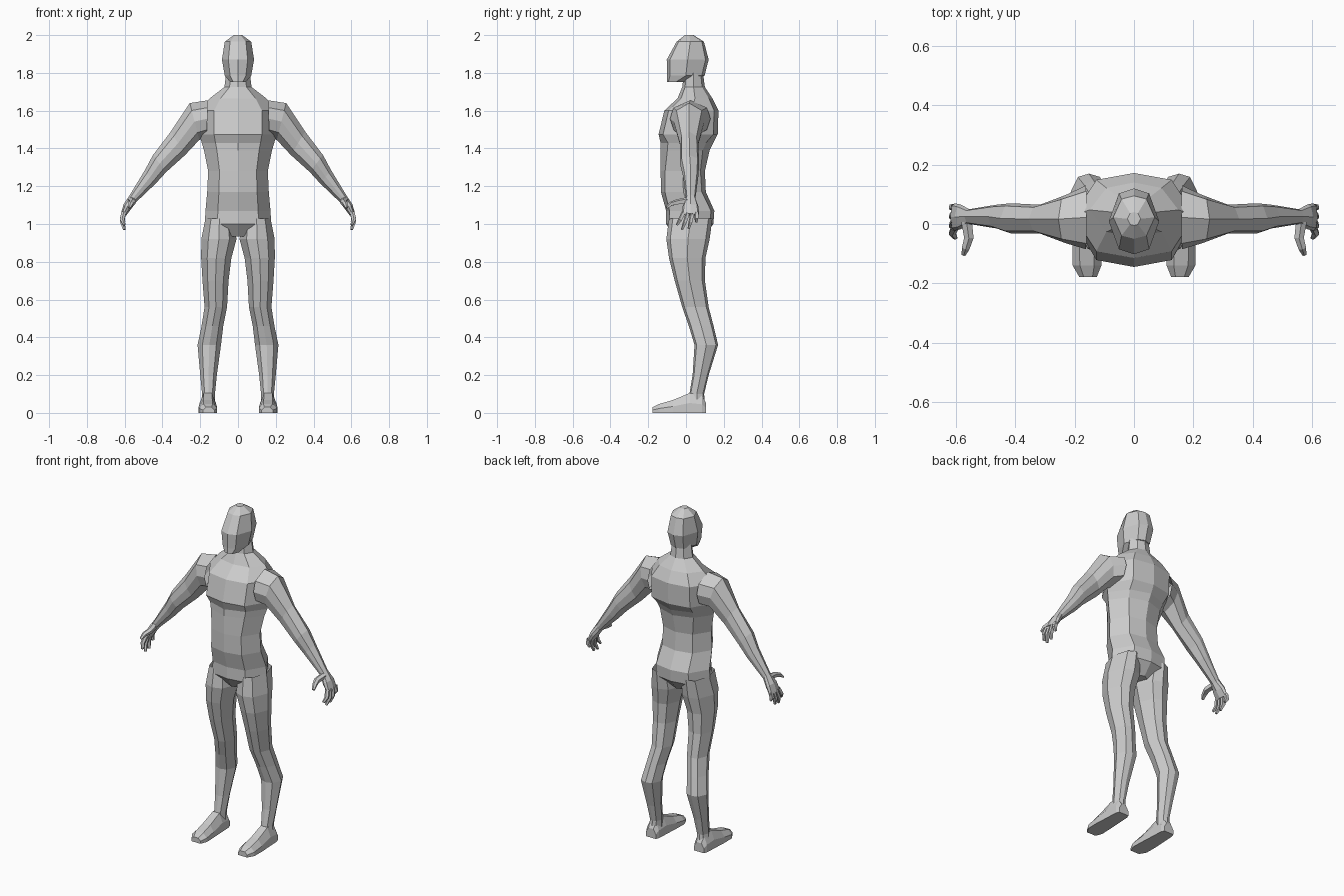
import bpy, bmesh
from mathutils import Vector


def loft(name, rings, mirror=False, cap_start=True, cap_end=True):
    bm = bmesh.new()
    loops = [[bm.verts.new(p) for p in r] for r in rings]
    n = len(loops[0])
    for a, b in zip(loops, loops[1:]):
        for i in range(n):
            j = (i + 1) % n
            bm.faces.new((a[i], a[j], b[j], b[i]))
    if cap_start:
        bm.faces.new(loops[0][::-1])
    if cap_end:
        bm.faces.new(loops[-1])
    bmesh.ops.recalc_face_normals(bm, faces=bm.faces)
    me = bpy.data.meshes.new(name)
    bm.to_mesh(me)
    bm.free()
    ob = bpy.data.objects.new(name, me)
    bpy.context.collection.objects.link(ob)
    if mirror:
        m = ob.modifiers.new("mirror", 'MIRROR')
        m.use_mirror_merge = False
    return ob


def octagon(o, i, y0, y1, kx=0.6, ky=0.82):
    """Eight-sided ring between outer point o and inner point i (x, z), spanning y0..y1."""
    m = (y0 + y1) / 2
    pts = []
    for s, t in ((1, 0), (kx, ky), (0, 1), (-kx, ky), (-1, 0), (-kx, -ky), (0, -1), (kx, -ky)):
        a, b = (1 + s) / 2, (1 - s) / 2
        pts.append((o[0] * a + i[0] * b, m + t * (y1 - y0) / 2, o[1] * a + i[1] * b))
    return pts


def flat(z, x0, x1, y0, y1, kx=0.6, ky=0.82):
    return octagon((x1, z), (x0, z), y0, y1, kx, ky)


def tube(name, path, radii, sides=5):
    rings = []
    ref = Vector((1, 0, 0))
    for k, p in enumerate(path):
        d = (Vector(path[min(k + 1, len(path) - 1)]) - Vector(path[max(k - 1, 0)])).normalized()
        u = (ref - d * ref.dot(d)).normalized()
        v = d.cross(u)
        ring = []
        for s, t in ((1, 0.5), (0, 1), (-1, 0.5), (-0.8, -0.7), (0.8, -0.7))[:sides]:
            ring.append(Vector(p) + (u * s + v * t) * radii[k])
        rings.append(ring)
    return loft(name, rings, mirror=True, cap_start=False)


# torso and neck: z, half width, front y, back y, squareness
torso = [
    (0.935, 0.05, -0.06, 0.09, 0.8),
    (1.00, 0.176, -0.105, 0.145, 0.86),
    (1.07, 0.172, -0.105, 0.15, 0.86),
    (1.17, 0.163, -0.133, 0.105, 0.82),
    (1.28, 0.158, -0.134, 0.10, 0.8),
    (1.39, 0.180, -0.135, 0.125, 0.72),
    (1.43, 0.192, -0.135, 0.145, 0.72),
    (1.475, 0.205, -0.145, 0.168, 0.85),
    (1.60, 0.205, -0.115, 0.172, 0.84),
    (1.665, 0.150, -0.045, 0.14, 0.8),
    (1.725, 0.072, -0.02, 0.10, 0.75),
    (1.80, 0.062, -0.01, 0.09, 0.75)]
loft("torso", [flat(z, -w, w, f, b, 0.62, k) for z, w, f, b, k in torso], cap_end=False)

# head with a flat face and square jaw
head = [
    (1.752, 0.042, -0.10, -0.005),
    (1.785, 0.070, -0.10, 0.098),
    (1.87, 0.085, -0.102, 0.12),
    (1.965, 0.070, -0.05, 0.095),
    (2.00, 0.022, -0.005, 0.04)]
loft("head", [flat(z, -w, w, f, b, 0.6, 0.85) for z, w, f, b in head])

# legs: z, inner x, outer x, front y, back y
leg = [
    (1.03, 0.025, 0.172, -0.09, 0.14),
    (0.92, 0.008, 0.194, -0.104, 0.125),
    (0.82, 0.035, 0.195, -0.09, 0.103),
    (0.70, 0.05, 0.188, -0.06, 0.10),
    (0.56, 0.058, 0.177, -0.02, 0.12),
    (0.46, 0.078, 0.193, 0.015, 0.146),
    (0.36, 0.09, 0.214, 0.045, 0.17),
    (0.20, 0.112, 0.20, 0.035, 0.12),
    (0.10, 0.122, 0.19, 0.018, 0.096),
    (0.05, 0.122, 0.195, 0.015, 0.10)]
loft("leg", [flat(*r) for r in leg], mirror=True, cap_start=False, cap_end=False)

# feet: y, inner x, outer x, top z
foot = [
    (0.105, 0.128, 0.192, 0.055),
    (0.085, 0.12, 0.20, 0.09),
    (0.02, 0.117, 0.203, 0.105),
    (-0.07, 0.112, 0.208, 0.068),
    (-0.14, 0.11, 0.207, 0.048),
    (-0.178, 0.125, 0.185, 0.03)]
rings = []
for y, a, b, t in foot:
    c = (b - a) * 0.25
    rings.append([(a, y, 0), (b, y, 0), (b, y, t * 0.5), (b - c, y, t), (a + c, y, t), (a, y, t * 0.5)])
loft("foot", rings, mirror=True)

# arms and palms: outer (x, z), inner (x, z), y range
arm = [
    ((0.16, 1.655), (0.165, 1.46), -0.085, 0.13),
    ((0.255, 1.64), (0.205, 1.445), -0.065, 0.098),
    ((0.355, 1.49), (0.28, 1.365), -0.032, 0.065),
    ((0.45, 1.365), (0.38, 1.275), -0.032, 0.07),
    ((0.493, 1.285), (0.435, 1.215), -0.015, 0.065),
    ((0.572, 1.155), (0.54, 1.115), 0.0, 0.05),
    ((0.605, 1.105), (0.565, 1.08), -0.018, 0.066),
    ((0.620, 1.055), (0.592, 1.045), -0.022, 0.07)]
loft("arm", [octagon(*r) for r in arm], mirror=True, cap_start=False)

# four fingers: knuckle y, tip y, tip z
for k, (y, ty, tz) in enumerate([(-0.012, -0.047, 0.995), (0.012, -0.02, 0.97),
                                 (0.036, 0.015, 0.975), (0.058, 0.055, 1.01)]):
    my, mz = (y + ty) / 2, (1.05 + tz) / 2
    tube(f"finger_{k + 1}", [(0.605, y, 1.06), (0.613, my, mz), (0.602, ty, tz)],
         [0.0125, 0.012, 0.007])

# thumb
tube("thumb", [(0.565, 0.01, 1.125), (0.557, -0.045, 1.115), (0.568, -0.08, 1.105), (0.575, -0.103, 1.085)],
     [0.018, 0.016, 0.013, 0.007])
